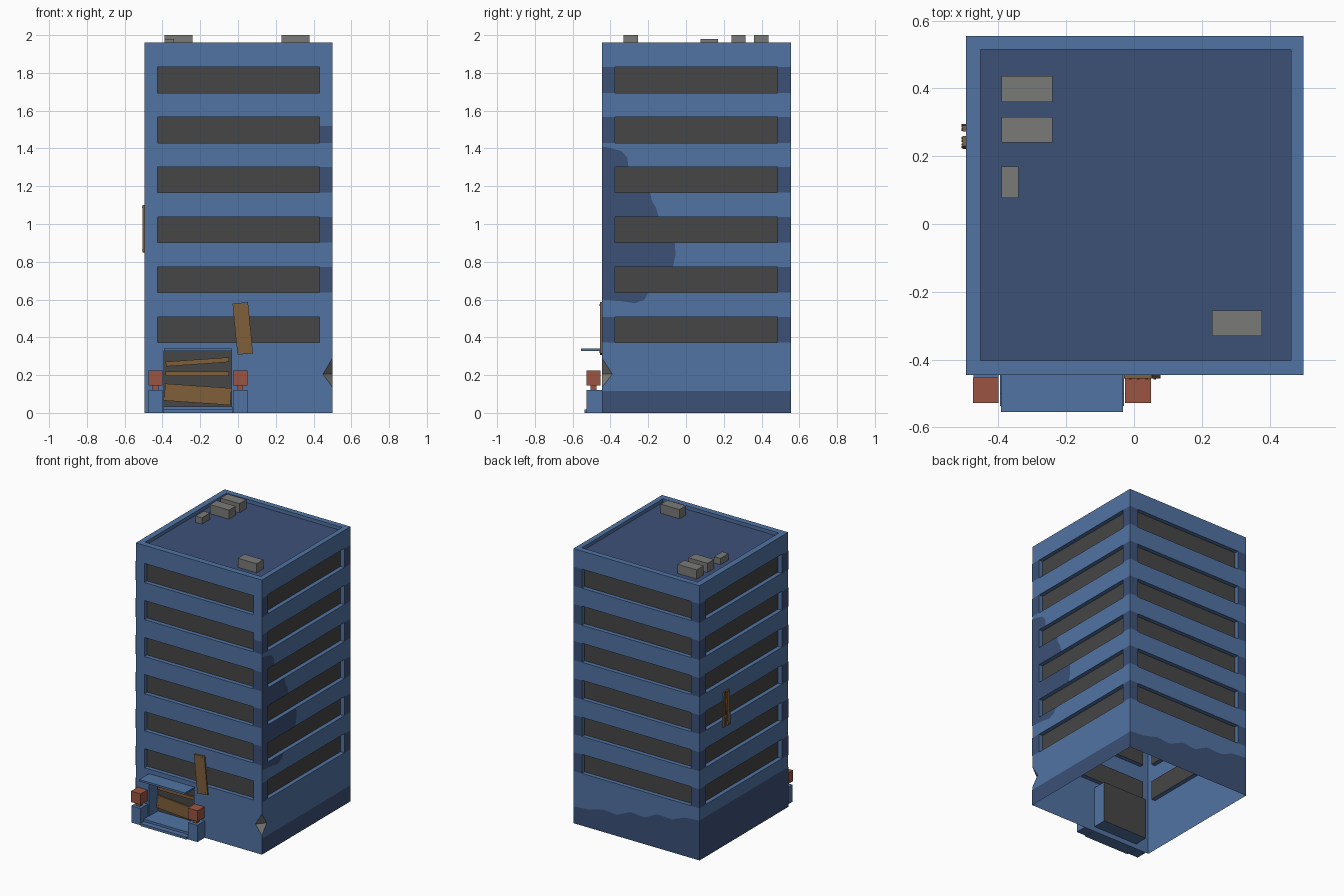
import bpy, bmesh, math
from mathutils import Vector, Matrix

if "Cube" in bpy.data.objects:
    bpy.data.objects.remove(bpy.data.objects["Cube"])

def mat(name, c):
    m = bpy.data.materials.new(name)
    m.diffuse_color = (*c, 1)
    m.use_nodes = True
    m.node_tree.nodes["Principled BSDF"].inputs["Base Color"].default_value = m.diffuse_color
    return m

BLUE = mat("blue_wall", (0.082, 0.172, 0.366))
GRIME = mat("grimy_blue", (0.045, 0.082, 0.185))
GLASS = mat("dark_panel", (0.061, 0.061, 0.061))
GREY = mat("concrete_grey", (0.195, 0.195, 0.19))
WOOD = mat("wood", (0.216, 0.115, 0.042))
BRICK = mat("terracotta", (0.33, 0.09, 0.054))
NAIL = mat("nail_grey", (0.12, 0.10, 0.08))

X0, X1, Y0, Y1, TOP = -0.495, 0.50, -0.445, 0.555, 1.96
CX, CY = (X0 + X1) / 2, (Y0 + Y1) / 2
HX, HY = (X1 - X0) / 2, (Y1 - Y0) / 2
DEPTH, HALF = 0.03, 0.43
ROWS = [(0.372 + 0.2645 * i, 0.508 + 0.2645 * i) for i in range(6)]

def add_box(bm, a, b):
    a, b = Vector(a), Vector(b)
    m = Matrix.Translation((a + b) / 2) @ Matrix.Diagonal((*(b - a), 1))
    bmesh.ops.create_cube(bm, size=1, matrix=m)

def finish(bm, name, *mats):
    me = bpy.data.meshes.new(name)
    bm.to_mesh(me)
    bm.free()
    for m in mats:
        me.materials.append(m)
    ob = bpy.data.objects.new(name, me)
    bpy.context.scene.collection.objects.link(ob)
    return ob

def box(name, a, b, m):
    bm = bmesh.new()
    add_box(bm, a, b)
    return finish(bm, name, m)

# --- tower: solid block with window bands, doorway, roof tray and chipped corner cut out
bm = bmesh.new()
add_box(bm, (X0, Y0, 0), (X1, Y1, TOP))
tower = finish(bm, "tower", BLUE, GRIME, GLASS, GREY)

bm = bmesh.new()
for lo, hi in ROWS:
    for y in (Y0, Y1):
        add_box(bm, (CX - HALF, y - DEPTH, lo), (CX + HALF, y + DEPTH, hi))
    for x in (X0, X1):
        add_box(bm, (x - DEPTH, CY - HALF, lo), (x + DEPTH, CY + HALF, hi))
add_box(bm, (-0.392, Y0 - 0.1, 0.035), (-0.034, Y0 + 0.1, 0.33))
add_box(bm, (-0.452, -0.402, 1.935), (0.463, 0.515, 2.1))
A, B = Vector((X1, Y0, 0.29)), Vector((X1, Y0, 0.135))
C, D = Vector((0.45, Y0, 0.205)), Vector((X1, -0.39, 0.205))
M = (C + D) / 2
chip = [bm.verts.new(p + (p - M) * 0.4) for p in (A, B, C, D)]
bmesh.ops.convex_hull(bm, input=chip)
cutter = finish(bm, "cutter", BLUE)
cutter.hide_render = True

mod = tower.modifiers.new("cut", 'BOOLEAN')
mod.operation, mod.solver, mod.object = 'DIFFERENCE', 'EXACT', cutter
dg = bpy.context.evaluated_depsgraph_get()
cut = bpy.data.meshes.new_from_object(tower.evaluated_get(dg))
tower.modifiers.clear()
tower.data = cut
bpy.data.objects.remove(cutter)
cut.materials.clear()
for m in (BLUE, GRIME, GLASS, GREY):
    cut.materials.append(m)

# colour by position and direction, and leave the underside open
bm = bmesh.new()
bm.from_mesh(cut)
bm.normal_update()
for f in list(bm.faces):
    c, n = f.calc_center_median(), f.normal
    f.material_index = 0
    if n.z < -0.9 and c.z < 0.001:
        bm.faces.remove(f)
    elif n.z > 0.9 and 1.9 < c.z < 1.95:
        f.material_index = 1
    elif max(abs(v) for v in n) < 0.95:
        f.material_index = 3
    elif abs(n.x) > 0.9 and abs(abs(c.x - CX) - HX + DEPTH) < 1e-3:
        f.material_index = 2
    elif abs(n.y) > 0.9 and (abs(abs(c.y - CY) - HY + DEPTH) < 1e-3 or abs(c.y - Y0 - 0.1) < 1e-3):
        f.material_index = 2
bm.to_mesh(cut)
bm.free()

# --- grime: thin painted patches just proud of the walls
E = 0.0015
WALL = {
    'right': (lambda u, z: (X1 + E, u, z), Vector((1, 0, 0))),
    'left': (lambda u, z: (X0 - E, u, z), Vector((-1, 0, 0))),
    'front': (lambda u, z: (u, Y0 - E, z), Vector((0, -1, 0))),
    'back': (lambda u, z: (u, Y1 + E, z), Vector((0, 1, 0))),
}

def grime(name, side, polys):
    place, out = WALL[side]
    bm = bmesh.new()
    for p in polys:
        f = bm.faces.new([bm.verts.new(place(u, z)) for u, z in p])
        f.normal_update()
        if f.normal.dot(out) < 0:
            f.normal_flip()
    finish(bm, name, GRIME)

def rect(u0, u1, z0, z1):
    return [(u0, z0), (u1, z0), (u1, z1), (u0, z1)]

def piers(c, h, ends, rows=ROWS):
    return [rect(*sorted((c + s * HALF, c + s * h)), *r) for s in ends for r in rows]

r = ROWS
stain = [
    [(Y0, 0.60), (-0.33, 0.59), (-0.27, 0.58), (-0.22, 0.60), (-0.20, r[1][0]), (Y0, r[1][0])],
    [(Y0, r[1][1]), (-0.07, r[1][1]), (-0.055, 0.84), (-0.06, r[2][0]), (Y0, r[2][0])],
    [(Y0, r[2][1]), (-0.145, r[2][1]), (-0.16, 1.09), (-0.18, 1.12), (-0.19, r[3][0]), (Y0, r[3][0])],
    [(Y0, r[3][1]), (-0.305, r[3][1]), (-0.31, 1.35), (-0.34, 1.385), (-0.39, 1.40), (Y0, 1.41)],
]
grime("right_wall_grime", 'right', [rect(Y0, Y1, 0, 0.115)] + stain + piers(CY, HY, (-1, 1)))
grime("left_wall_grime", 'left', [rect(Y0, Y1, 0, 0.285)] + piers(CY, HY, (-1, 1)))
grime("front_wall_grime", 'front', piers(CX, HX, (1,), [(a, min(b, 1.52)) for a, b in r[1:5]]))
wave = [(0.5, 0.12), (0.38, 0.13), (0.27, 0.16), (0.16, 0.15), (0.05, 0.20), (-0.06, 0.19),
        (-0.16, 0.24), (-0.28, 0.235), (-0.38, 0.275), (X0, 0.285)]
grime("back_wall_grime", 'back', [[(X0, 0), (X1, 0)] + wave] + piers(CX, HX, (-1, 1)))

# --- rooftop units
for i, (xa, xb, ya, yb, zt) in enumerate([
        (-0.39, -0.24, 0.36, 0.437, 2.0), (-0.39, -0.24, 0.24, 0.315, 2.0),
        (-0.39, -0.34, 0.077, 0.17, 1.98), (0.23, 0.378, -0.33, -0.255, 2.0)]):
    box(f"roof_unit_{i}", (xa, ya, 1.935), (xb, yb, zt), GREY)

# --- entrance: canopy, steps, planters
box("canopy", (-0.392, -0.555, 0.327), (-0.032, Y0, 0.34), BLUE)
box("lower_step", (-0.395, -0.537, 0), (-0.03, Y0, 0.018), BLUE)
box("upper_step", (-0.395, -0.50, 0.018), (-0.03, Y0, 0.035), BLUE)
for side, x in (("left", -0.437), ("right", 0.012)):
    box(f"{side}_pedestal", (x - 0.037, -0.527, 0), (x + 0.037, Y0, 0.12), BLUE)
    box(f"{side}_planter_neck", (x - 0.015, -0.505, 0.12), (x + 0.015, -0.473, 0.146), BRICK)
    box(f"{side}_planter", (x - 0.038, -0.528, 0.146), (x + 0.038, -0.452, 0.224), BRICK)

# --- boards: long along local x, thin along local y, turned in the wall plane, nailed at the ends
def board(name, at, length, width, tilt, thick=0.01, facing=0):
    bm = bmesh.new()
    add_box(bm, (-length / 2, -thick / 2, -width / 2), (length / 2, thick / 2, width / 2))
    n = len(bm.faces)
    for sx in (-1, 1):
        for sz in (-1, 1):
            p = Vector((sx * (length / 2 - 0.012), -thick / 2 - 0.001, sz * width * 0.3))
            add_box(bm, p - Vector((0.003, 0.001, 0.003)), p + Vector((0.003, 0.001, 0.003)))
    for i, f in enumerate(bm.faces):
        f.material_index = 0 if i < n else 1
    ob = finish(bm, name, WOOD, NAIL)
    ob.matrix_world = (Matrix.Translation(at) @ Matrix.Rotation(math.radians(facing), 4, 'Z')
                       @ Matrix.Rotation(math.radians(tilt), 4, 'Y'))

board("door_board_top", (-0.215, -0.355, 0.27), 0.335, 0.025, -4)
board("door_board_middle", (-0.215, -0.355, 0.207), 0.335, 0.022, 0)
board("door_board_low", (-0.213, -0.355, 0.098), 0.352, 0.09, 4)
board("window_board", (0.025, -0.451, 0.447), 0.272, 0.082, 84.5)
board("left_board_wide", (-0.501, 0.24, 0.975), 0.25, 0.03, 88, facing=-90)
board("left_board_narrow", (-0.501, 0.284, 0.975), 0.25, 0.018, 91, facing=-90)
